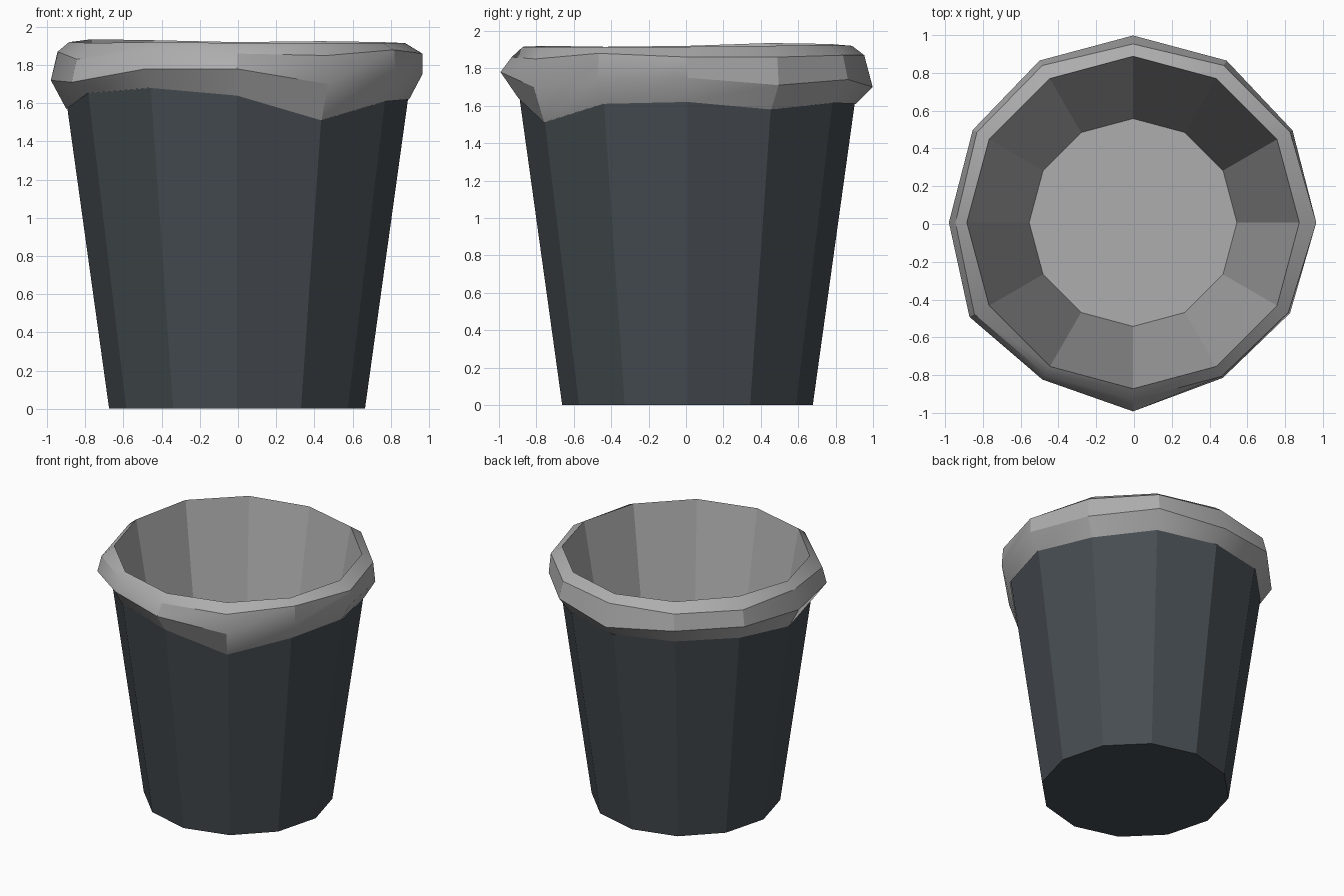
import bpy, bmesh, math

if "Cube" in bpy.data.objects:
    bpy.data.objects.remove(bpy.data.objects["Cube"])

N = 12
CX, CY = -0.005, 0.008


def material(name, rgb):
    m = bpy.data.materials.new(name)
    m.diffuse_color = (*rgb, 1.0)
    m.use_nodes = True
    m.node_tree.nodes["Principled BSDF"].inputs["Base Color"].default_value = m.diffuse_color
    return m


def ring(bm, radii, heights):
    """One 12-sided loop; radii and heights hold a value per corner, from +x counterclockwise."""
    verts = []
    for i in range(N):
        a = math.tau * i / N
        verts.append(bm.verts.new((CX + radii[i] * math.cos(a),
                                   CY + radii[i] * math.sin(a), heights[i])))
    return verts


def loft(name, rings, mat, cap_first=False, cap_last=False):
    bm = bmesh.new()
    loops = [ring(bm, r, z) for r, z in rings]
    for lo, hi in zip(loops, loops[1:]):
        for i in range(N):
            j = (i + 1) % N
            bm.faces.new((lo[i], lo[j], hi[j], hi[i]))
    if cap_first:
        bm.faces.new(loops[0][::-1])
    if cap_last:
        bm.faces.new(loops[-1])
    mesh = bpy.data.meshes.new(name)
    bm.to_mesh(mesh)
    bm.free()
    mesh.materials.append(mat)
    obj = bpy.data.objects.new(name, mesh)
    bpy.context.collection.objects.link(obj)
    return obj


def bin_radius(z):
    return 0.67 + 0.139 * z


dark = material("dark slate plastic", (0.062, 0.074, 0.084))
grey = material("light grey liner", (0.42, 0.42, 0.42))

# Tapered bin body, open at the top under the liner
loft("bin_body", [([bin_radius(z)] * N, [z] * N) for z in (0.0, 1.8)], dark, cap_first=True)

# Liner: uneven hem, bulging fold, shoulder, rim, then inner wall down to the floor
hem_z = [1.62, 1.58, 1.615, 1.61, 1.63, 1.62, 1.57, 1.65, 1.68, 1.64, 1.51, 1.61]
hem_r = [bin_radius(z) + 0.006 for z in hem_z]
fold_z = [1.75, 1.71, 1.74, 1.70, 1.75, 1.74, 1.72, 1.71, 1.78, 1.78, 1.70, 1.74]
fold_r = [0.97, 0.975, 0.99, 0.99, 0.99, 0.98, 0.975, 1.0, 0.96, 1.0, 0.95, 0.96]
shoulder_z = [1.86, 1.86, 1.87, 1.87, 1.87, 1.86, 1.87, 1.83, 1.88, 1.86, 1.85, 1.88]
shoulder_r = [0.97, 0.96, 0.96, 0.945, 0.96, 0.955, 0.94, 0.97, 0.93, 0.94, 0.94, 0.95]
rim_z = [1.915, 1.92, 1.925, 1.92, 1.93, 1.935, 1.92, 1.915, 1.92, 1.915, 1.915, 1.915]
liner = loft("bin_liner", [
    (hem_r, hem_z), (fold_r, fold_z), (shoulder_r, shoulder_z),
    ([0.88] * N, rim_z), ([0.55] * N, [0.1] * N)], grey, cap_last=True)

# Soft folds, crisp corners between the panels
bpy.context.view_layer.objects.active = liner
liner.select_set(True)
bpy.ops.object.shade_smooth_by_angle(angle=math.radians(28))
